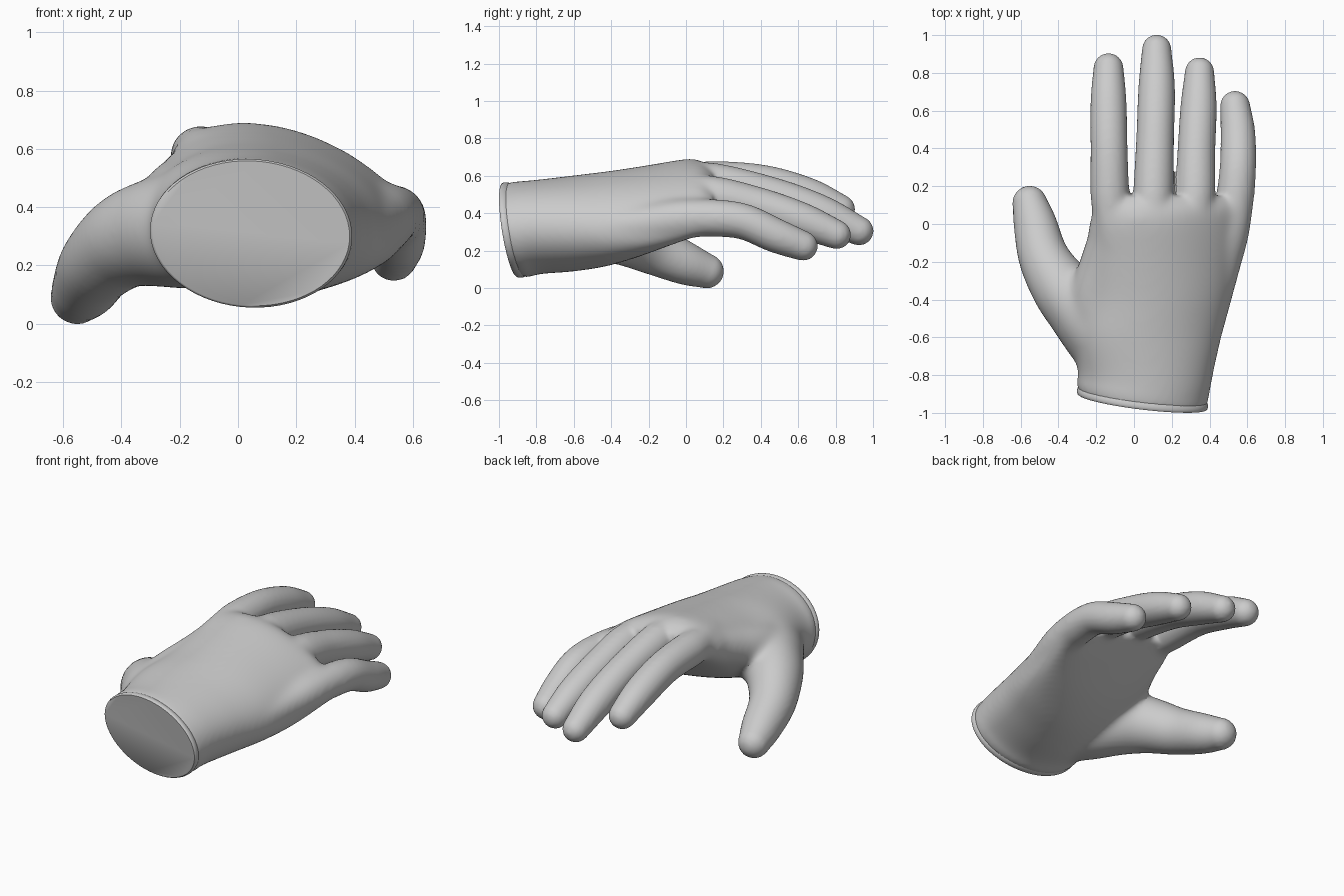
import bpy, bmesh, math
from mathutils import Vector

if "Cube" in bpy.data.objects:
    bpy.data.objects.remove(bpy.data.objects["Cube"])

SEG = 32


def spline(rows, steps=6):
    """Catmull-Rom resampling of rows of numbers."""
    pts = [Vector(r) for r in rows]
    pts = [2 * pts[0] - pts[1]] + pts + [2 * pts[-1] - pts[-2]]
    out = []
    for i in range(1, len(pts) - 2):
        a, b, c, d = pts[i - 1:i + 3]
        for s in range(steps):
            t = s / steps
            out.append(0.5 * (2 * b + (c - a) * t + (2 * a - 5 * b + 4 * c - d) * t * t
                              + (3 * b - a - 3 * c + d) * t ** 3))
    return out + [pts[-2]]


def loft(bm, rings):
    """Skin closed rings and cap both ends."""
    vr = [[bm.verts.new(p) for p in r] for r in rings]
    for a, b in zip(vr, vr[1:]):
        for i in range(len(a)):
            j = (i + 1) % len(a)
            bm.faces.new((a[i], a[j], b[j], b[i]))
    bm.faces.new(vr[0][::-1])
    bm.faces.new(vr[-1])


def palm_ring(row):
    """Tilted, arched cross-section, slanted near the wrist."""
    y, cx, cz, a, b, tilt, arch = row
    slant = max(0, min(1, (-0.6 - y) / 0.3))
    power = 1 - 0.2 * max(0, min(1, (y + 0.5) / 0.5))
    ring = []
    for n in range(SEG * 2):
        k = math.pi * n / SEG
        u, v = math.cos(k), math.sin(k)
        z = cz + b * math.copysign(abs(v) ** power, v) + tilt * u - arch * u * u
        ring.append((cx + a * u, y - slant * 0.04 * (u + v), z))
    return ring


def digit(bm, rows):
    """Round tube along x, y, z, radius rows with a domed tip."""
    path = spline(rows)
    tip = path[-1]
    d = (tip.to_3d() - path[-2].to_3d()).normalized()
    for a in (15, 30, 45, 60, 72, 82, 88):
        a = math.radians(a)
        p = tip.to_3d() + d * tip[3] * math.sin(a)
        path.append(Vector((*p, tip[3] * math.cos(a))))
    rings = []
    for i, p in enumerate(path):
        t = (path[min(i + 1, len(path) - 1)].to_3d() - path[max(i - 1, 0)].to_3d()).normalized()
        side = t.cross(Vector((0, 0, 1))).normalized()
        up = side.cross(t)
        rings.append([p.to_3d() + p[3] * (side * math.cos(k) + up * math.sin(k))
                      for k in (2 * math.pi * n / SEG for n in range(SEG))])
    loft(bm, rings)


def make(name, bm):
    bmesh.ops.recalc_face_normals(bm, faces=bm.faces)
    mesh = bpy.data.meshes.new(name)
    bm.to_mesh(mesh)
    bm.free()
    ob = bpy.data.objects.new(name, mesh)
    bpy.context.collection.objects.link(ob)
    return ob


bm = bmesh.new()

# Wrist and palm: y, centre x, centre z, half width, half height, tilt, arch
palm = [(-0.925, 0.045, 0.31, 0.338, 0.247, -0.01, 0.0),
        (-0.88, 0.047, 0.313, 0.348, 0.254, -0.01, 0.0),
        (-0.80, 0.057, 0.325, 0.355, 0.25, -0.01, 0.0),
        (-0.60, 0.073, 0.345, 0.39, 0.255, -0.03, 0.0),
        (-0.40, 0.115, 0.375, 0.402, 0.247, -0.05, 0.02),
        (-0.20, 0.148, 0.428, 0.41, 0.218, -0.08, 0.045),
        (0.00, 0.178, 0.50, 0.415, 0.168, -0.11, 0.07),
        (0.08, 0.20, 0.52, 0.41, 0.135, -0.115, 0.07),
        (0.145, 0.205, 0.522, 0.38, 0.09, -0.11, 0.07)]
loft(bm, [palm_ring(r) for r in spline(palm)])

# Index, middle, ring and little fingers
digit(bm, [(-0.04, -0.42, 0.48, 0.07), (-0.09, -0.15, 0.555, 0.088), (-0.125, 0.1, 0.575, 0.102),
           (-0.132, 0.4, 0.562, 0.098), (-0.135, 0.65, 0.495, 0.095), (-0.135, 0.825, 0.42, 0.08)])
digit(bm, [(0.08, -0.42, 0.48, 0.07), (0.09, -0.15, 0.56, 0.09), (0.10, 0.1, 0.568, 0.106),
           (0.112, 0.45, 0.495, 0.100), (0.12, 0.72, 0.40, 0.097), (0.12, 0.925, 0.305, 0.078)])
digit(bm, [(0.22, -0.42, 0.42, 0.07), (0.28, -0.15, 0.49, 0.09), (0.32, 0.1, 0.497, 0.106),
           (0.33, 0.38, 0.44, 0.100), (0.342, 0.62, 0.36, 0.096), (0.347, 0.805, 0.285, 0.078)])
digit(bm, [(0.40, -0.45, 0.32, 0.10), (0.462, -0.2, 0.345, 0.108), (0.50, -0.05, 0.365, 0.11),
           (0.53, 0.1, 0.375, 0.102), (0.55, 0.3, 0.357, 0.096), (0.55, 0.48, 0.28, 0.092),
           (0.535, 0.625, 0.225, 0.08)])

# Thumb, and the web of flesh between it and the index knuckle
digit(bm, [(-0.08, -0.75, 0.31, 0.18), (-0.165, -0.60, 0.315, 0.197), (-0.26, -0.47, 0.315, 0.192),
           (-0.378, -0.34, 0.285, 0.165), (-0.475, -0.18, 0.208, 0.136), (-0.523, 0.0, 0.13, 0.115),
           (-0.552, 0.11, 0.09, 0.093)])
digit(bm, [(-0.14, -0.65, 0.37, 0.14), (-0.21, -0.42, 0.41, 0.135), (-0.17, -0.2, 0.48, 0.115),
           (-0.13, -0.02, 0.55, 0.095)])

# Fuse the parts into one skin, then soften the palm more than the fingers
hand = make("hand", bm)
bpy.context.view_layer.objects.active = hand
hand.select_set(True)
remesh = hand.modifiers.new("fuse", 'REMESH')
remesh.mode = 'VOXEL'
remesh.voxel_size = 0.013
bpy.ops.object.modifier_apply(modifier="fuse")

group = hand.vertex_groups.new(name="palm")
for v in hand.data.vertices:
    x, y, z = v.co
    w = min((0.16 - y) / 0.1, (y + 0.85) / 0.1, (x + 0.42) / 0.1, 1)
    if w > 0:
        group.add([v.index], w, 'REPLACE')
for name, iterations, vg in (("blend", 45, "palm"), ("soften", 6, "")):
    m = hand.modifiers.new(name, 'SMOOTH')
    m.factor = 0.5
    m.iterations = iterations
    m.vertex_group = vg
    bpy.ops.object.modifier_apply(modifier=name)

# Crisp bevelled rim and flat cap closing the wrist
bm = bmesh.new()
lip = [(-0.895, 0.965), (-0.91, 0.992), (-0.92, 1.0), (-0.930, 1.0), (-0.938, 0.992), (-0.943, 0.975)]
loft(bm, [palm_ring((y, 0.045, 0.31, 0.347 * s, 0.255 * s, -0.01, 0)) for y, s in lip])
wrist_rim = make("wrist_rim", bm)

skin = bpy.data.materials.new("light grey")
skin.diffuse_color = (0.6, 0.6, 0.6, 1)
skin.use_nodes = True
skin.node_tree.nodes["Principled BSDF"].inputs["Base Color"].default_value = skin.diffuse_color
for ob in (hand, wrist_rim):
    ob.data.materials.clear()
    ob.data.materials.append(skin)
    ob.select_set(True)
bpy.ops.object.shade_smooth_by_angle(angle=math.radians(40))
